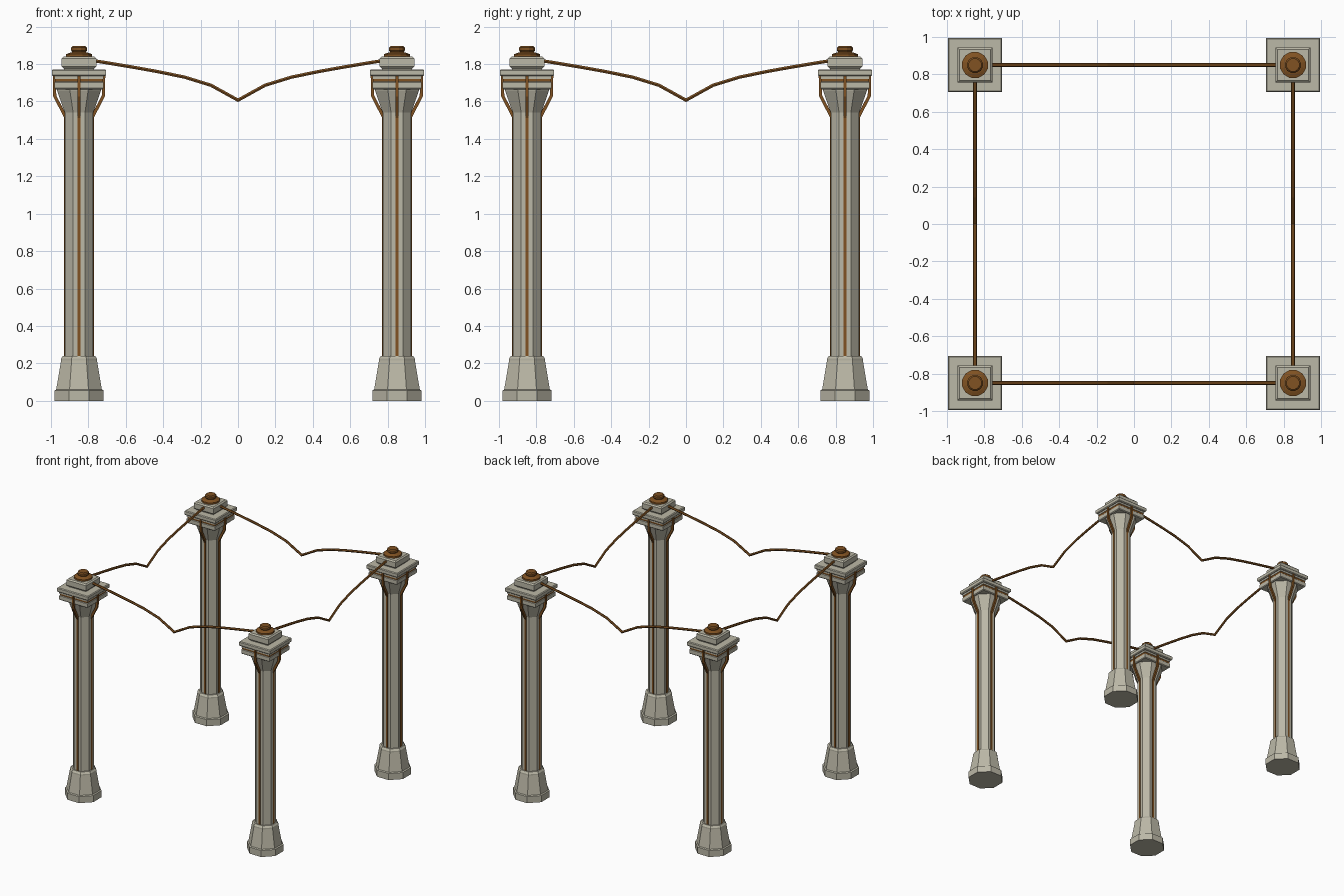
import bpy, bmesh, math
from mathutils import Matrix, Vector

if "Cube" in bpy.data.objects:
    bpy.data.objects.remove(bpy.data.objects["Cube"])


def material(name, rgb):
    m = bpy.data.materials.new(name)
    m.diffuse_color = (*rgb, 1)
    m.use_nodes = True
    m.node_tree.nodes["Principled BSDF"].inputs["Base Color"].default_value = m.diffuse_color
    return m


STONE = material("pale stone", (0.50, 0.48, 0.385))
BROWN = material("brown rust", (0.22, 0.085, 0.016))


def new_object(name, bm, mat):
    bmesh.ops.recalc_face_normals(bm, faces=bm.faces)
    me = bpy.data.meshes.new(name)
    bm.to_mesh(me)
    bm.free()
    me.materials.append(mat)
    ob = bpy.data.objects.new(name, me)
    bpy.context.collection.objects.link(ob)
    return ob


def lathe(name, sides, profile, mat, at):
    """Stacked rings; each profile point is (distance to flat side, height)."""
    bm = bmesh.new()
    rings = []
    for r, z in profile:
        R = r / math.cos(math.pi / sides)
        rings.append([bm.verts.new((at[0] + R * math.cos((i + .5) * math.tau / sides),
                                    at[1] + R * math.sin((i + .5) * math.tau / sides), z))
                      for i in range(sides)])
    for a, b in zip(rings, rings[1:]):
        for i in range(sides):
            j = (i + 1) % sides
            bm.faces.new((a[i], a[j], b[j], b[i]))
    bm.faces.new(rings[0])
    bm.faces.new(rings[-1])
    return new_object(name, bm, mat)


def tube(name, path, r, sides, mat, matrix):
    """Tube along a path lying in the local XZ plane, mitred at the bends."""
    bm = bmesh.new()
    pts = [Vector((x, 0, z)) for x, z in path]
    side = Vector((0, 1, 0))
    rings = []
    for k, p in enumerate(pts):
        d0 = (p - pts[k - 1]).normalized() if k else None
        d1 = (pts[k + 1] - p).normalized() if k < len(pts) - 1 else None
        t = ((d0 or d1) + (d1 or d0)).normalized()
        n = side.cross(t) / max(t.dot(d0 or d1), .5)
        rings.append([bm.verts.new(matrix @ (p + r * (math.cos(a) * n + math.sin(a) * side)))
                      for a in [(i + .5) * math.tau / sides for i in range(sides)]])
    for a, b in zip(rings, rings[1:]):
        for i in range(sides):
            j = (i + 1) % sides
            bm.faces.new((a[i], a[j], b[j], b[i]))
    bm.faces.new(rings[0])
    bm.faces.new(rings[-1])
    return new_object(name, bm, mat)


def slab(half, z0, z1, c):
    """Square slab profile with chamfered edges."""
    return [(half - c, z0), (half, z0 + c), (half, z1 - c), (half - c, z1)]


P = 0.85
for n, (sx, sy) in enumerate([(-1, -1), (1, -1), (1, 1), (-1, 1)], 1):
    at = (sx * P, sy * P)
    # octagonal plinth, shaft and flared capital
    lathe(f"column_base_{n}", 8, [(.132, 0), (.132, .055), (.122, .06), (.096, .215),
                                  (.096, .225), (.086, .24)], STONE, at)
    lathe(f"column_shaft_{n}", 8, [(.076, .23), (.076, 1.54), (.118, 1.66), (.118, 1.68)],
          STONE, at)
    # square capital slabs
    lathe(f"lower_slab_{n}", 4, slab(.132, 1.665, 1.708, .006), STONE, at)
    lathe(f"brown_band_{n}", 4, [(.128, 1.705), (.128, 1.722)], BROWN, at)
    lathe(f"slab_neck_{n}", 4, [(.132, 1.720), (.132, 1.74)], STONE, at)
    lathe(f"upper_slab_{n}", 4, slab(.145, 1.735, 1.772, .006), STONE, at)
    lathe(f"block_neck_{n}", 4, [(.08, 1.765), (.08, 1.785)], STONE, at)
    lathe(f"top_block_{n}", 4, slab(.093, 1.777, 1.84, .01), STONE, at)
    # round cap
    lathe(f"round_cap_{n}", 12, [(.069, 1.835), (.069, 1.853), (.05, 1.86), (.036, 1.864),
                                 (.042, 1.872), (.042, 1.888), (.034, 1.896)], BROWN, at)
    # rods up the four sides, bending out to the capital
    for k in range(4):
        m = Matrix.Translation((*at, 0)) @ Matrix.Rotation(k * math.pi / 2, 4, 'Z')
        tube(f"side_rod_{n}_{k + 1}", [(.071, .23), (.071, 1.515), (.130, 1.63), (.132, 1.74)],
             .012, 4, BROWN, m)

# sagging cables between neighbouring columns
half = [(.80, 1.822), (.72, 1.81), (.57, 1.785), (.43, 1.76), (.285, 1.73), (.145, 1.687)]
path = [(-x, z) for x, z in half] + [(0, 1.607)] + half[::-1]
for k in range(4):
    m = Matrix.Rotation(k * math.pi / 2, 4, 'Z') @ Matrix.Translation((0, -P, 0))
    tube(f"cable_{k + 1}", path, .010, 6, BROWN, m)
